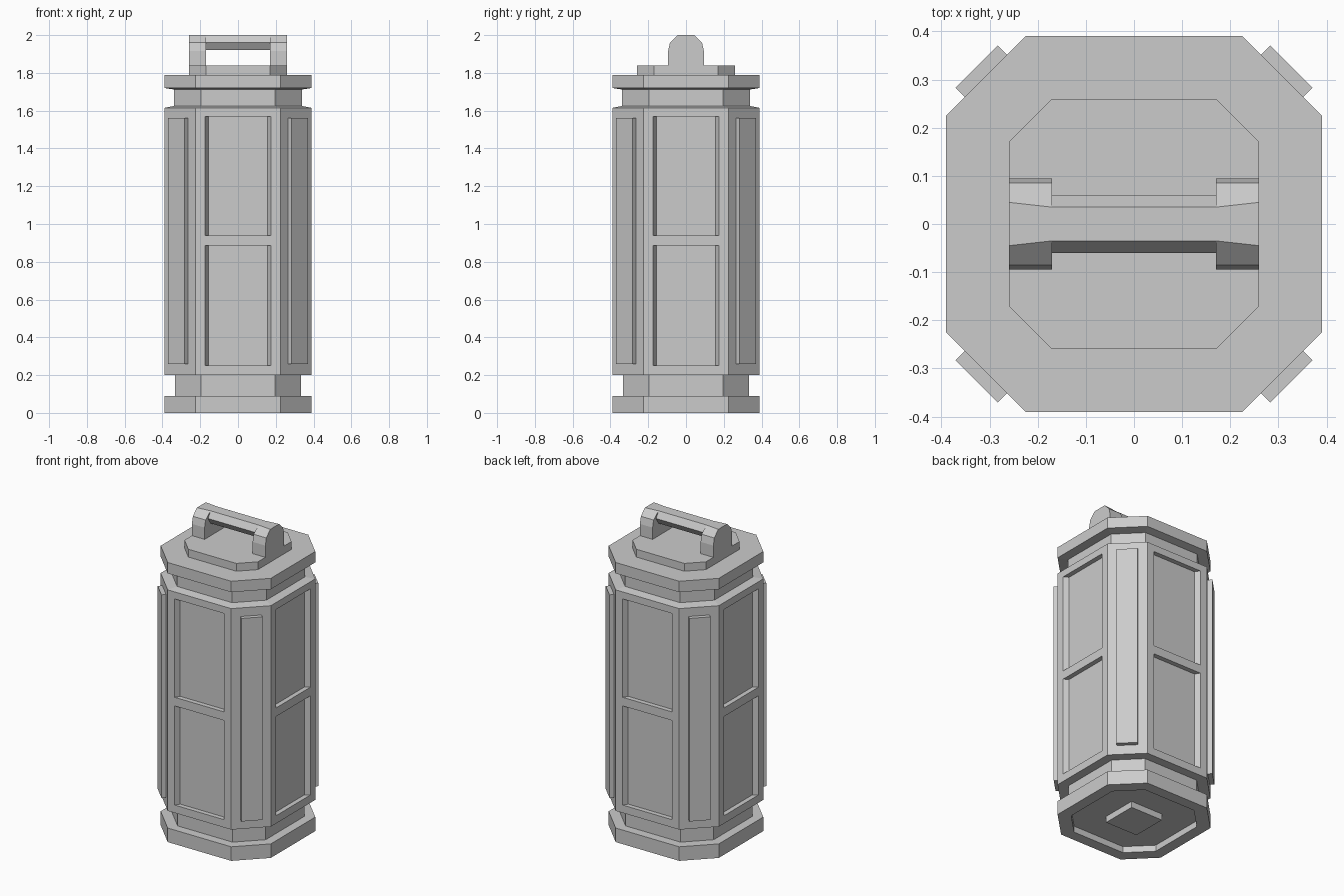
import bpy, bmesh, math
from mathutils import Matrix

if "Cube" in bpy.data.objects:
    bpy.data.objects.remove(bpy.data.objects["Cube"])


def finish(name, bm):
    bmesh.ops.recalc_face_normals(bm, faces=bm.faces)
    mesh = bpy.data.meshes.new(name)
    bm.to_mesh(mesh)
    bm.free()
    obj = bpy.data.objects.new(name, mesh)
    bpy.context.collection.objects.link(obj)
    return obj


def loft(bm, rings):
    """Join equal-length rings of points with quads and close both ends."""
    vs = [[bm.verts.new(p) for p in ring] for ring in rings]
    for a, b in zip(vs, vs[1:]):
        for i in range(len(a)):
            j = (i + 1) % len(a)
            bm.faces.new((a[i], a[j], b[j], b[i]))
    bm.faces.new(vs[0][::-1])
    bm.faces.new(vs[-1])


def octagon(z, h, c):
    """Square of half size h whose flat sides end at +-c."""
    return [(x, y, z) for x, y in ((h, -c), (h, c), (c, h), (-c, h),
                                   (-h, c), (-h, -c), (-c, -h), (c, -h))]


def rect(y, hw, z0, z1):
    return [(-hw, y, z0), (hw, y, z0), (hw, y, z1), (-hw, y, z1)]


def four_way(bm, start=0.0):
    """Repeat the mesh around z in quarter turns."""
    bm.transform(Matrix.Rotation(start, 4, 'Z'))
    geom = bm.verts[:] + bm.edges[:] + bm.faces[:]
    for k in range(1, 4):
        new = bmesh.ops.duplicate(bm, geom=geom)["geom"]
        bmesh.ops.rotate(bm, matrix=Matrix.Rotation(k * math.pi / 2, 3, 'Z'),
                         verts=[v for v in new if isinstance(v, bmesh.types.BMVert)])


# Canister shell: underside recess, foot, lower neck, casing, upper neck, lid, top plate
bm = bmesh.new()
loft(bm, [octagon(*r) for r in (
    (0.04, 0.32, 0.185), (0.0, 0.32, 0.185),
    (0.0, 0.39, 0.225), (0.09, 0.39, 0.225),
    (0.09, 0.333, 0.195), (0.20, 0.333, 0.195),
    (0.20, 0.39, 0.225), (1.615, 0.39, 0.225),
    (1.625, 0.338, 0.195), (1.712, 0.338, 0.195),
    (1.72, 0.39, 0.225), (1.79, 0.39, 0.225),
    (1.79, 0.26, 0.17), (1.84, 0.26, 0.17))])
shell = finish("canister_shell", bm)

# Two sunken panels on each wide side, cut with tapered side walls
bm = bmesh.new()
for z0, z1 in ((0.25, 0.885), (0.94, 1.57)):
    loft(bm, [rect(-0.36, 0.157, z0, z1), rect(-0.42, 0.193, z0, z1)])
four_way(bm)
cutter = finish("panel_cutter", bm)
cutter.hide_render = True
mod = shell.modifiers.new("panels", 'BOOLEAN')
mod.operation = 'DIFFERENCE'
mod.solver = 'EXACT'
mod.object = cutter
bpy.context.view_layer.objects.active = shell
bpy.ops.object.modifier_apply(modifier=mod.name)
bpy.data.objects.remove(cutter)

# Raised strips on the corner faces
bm = bmesh.new()
loft(bm, [rect(-0.43, 0.062, 0.26, 1.56), rect(-0.462, 0.062, 0.26, 1.56)])
four_way(bm, math.pi / 4)
finish("corner_strips", bm)

# Square plug in the underside recess
bm = bmesh.new()
loft(bm, [[(x, y, z) for x, y in ((-.115, -.115), (.115, -.115), (.115, .115), (-.115, .115))]
          for z in (0.0, 0.04)])
finish("base_plug", bm)


# Handle posts with rounded-off tops
def post_profile(x, top):
    half = [(0.095, 1.84), (0.095, 1.915), (0.085, 1.96), (top, 2.0)]
    return [(x, y, z) for y, z in half] + [(x, -y, z) for y, z in reversed(half)]


for side, name in ((-1, "left_handle_post"), (1, "right_handle_post")):
    bm = bmesh.new()
    loft(bm, [post_profile(side * 0.17, 0.035), post_profile(side * 0.26, 0.045)])
    finish(name, bm)

# Six-sided handle bar
bm = bmesh.new()
bar = [(0.035, 2.0), (0.06, 1.96), (0.035, 1.92), (-0.035, 1.92), (-0.06, 1.96), (-0.035, 2.0)]
loft(bm, [[(x, y, z) for y, z in bar] for x in (-0.17, 0.17)])
finish("handle_bar", bm)
